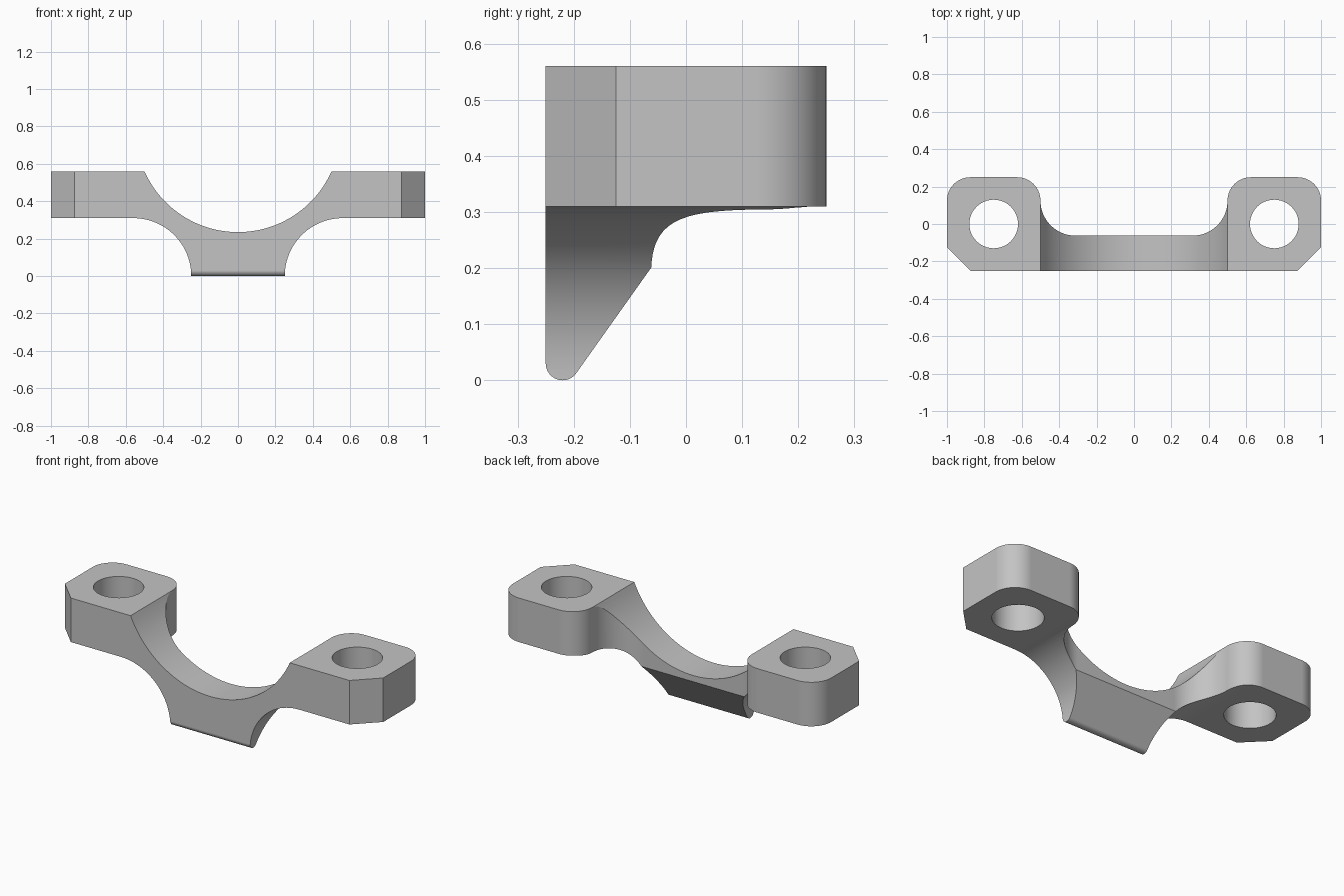
import bpy, bmesh
from math import sin, cos, radians, atan2, degrees, hypot

cube = bpy.data.objects.get("Cube")
if cube:
    bpy.data.objects.remove(cube, do_unlink=True)

grey = bpy.data.materials.new("plain grey")
grey.use_nodes = True
colour = (0.55, 0.55, 0.55, 1)
grey.diffuse_color = colour
grey.node_tree.nodes["Principled BSDF"].inputs["Base Color"].default_value = colour


def arc(cx, cy, r, start, end, steps=16):
    angles = [radians(start + (end - start) * i / steps) for i in range(steps + 1)]
    return [(cx + r * cos(a), cy + r * sin(a)) for a in angles]


def mirrored(half):
    return half + [(-x, y) for x, y in reversed(half)]


def prism(name, outline, place, low, high):
    """Extrude a closed outline between two depths; place maps (u, v, depth) to xyz."""
    points = []
    for p in outline:
        if all(hypot(p[0] - q[0], p[1] - q[1]) > 1e-5 for q in points):
            points.append(p)
    bm = bmesh.new()
    rings = [[bm.verts.new(place(u, v, d)) for u, v in points] for d in (low, high)]
    for ring in rings:
        bm.faces.new(ring)
    for i in range(len(points)):
        j = (i + 1) % len(points)
        bm.faces.new((rings[0][i], rings[0][j], rings[1][j], rings[1][i]))
    bmesh.ops.recalc_face_normals(bm, faces=bm.faces)
    mesh = bpy.data.meshes.new(name)
    bm.to_mesh(mesh)
    bm.free()
    mesh.materials.append(grey)
    obj = bpy.data.objects.new(name, mesh)
    bpy.context.collection.objects.link(obj)
    return obj


def combine(obj, tool, operation):
    tool.hide_render = True
    mod = obj.modifiers.new(operation, "BOOLEAN")
    mod.object, mod.operation, mod.solver = tool, operation, "EXACT"
    bpy.context.view_layer.objects.active = obj
    bpy.ops.object.modifier_apply(modifier=mod.name)
    bpy.data.objects.remove(tool, do_unlink=True)


# Front silhouette: saddle dip, flat ears, flared foot
dip_z, dip_r = 0.782, 0.547
lip = degrees(atan2(0.56 - dip_z, 0.5))
front = arc(0, dip_z, dip_r, -90, lip, 24)
front += [(1.2, 0.56), (1.2, 0.31)]
front += arc(0.56, 0, 0.31, 90, 180, 24) + [(0.25, -0.1)]
bracket = prism("bracket", mirrored(front), lambda u, v, d: (u, d, v), -0.4, 0.4)

# Plan outline: rounded ears with clipped front corners, filleted bridge
plan = arc(0.3125, 0.125, 0.1875, -90, 0)
plan += arc(0.625, 0.125, 0.125, 180, 90) + arc(0.875, 0.125, 0.125, 90, 0)
plan += [(1, -0.125), (0.825, -0.3)]
plan_tool = prism("plan_cutter", mirrored(plan), lambda u, v, d: (u, v, d), -0.2, 0.8)
combine(bracket, plan_tool, "INTERSECT")

# Side outline: rounded toe and sloping back under the bridge
side = arc(-0.22, 0.03, 0.03, 180, 325)
side += [(-0.05, 0.2177), (0.4, 0.2177), (0.4, 0.7), (-0.25, 0.7)]
side_tool = prism("side_cutter", side, lambda u, v, d: (d, u, v), -1.3, 1.3)
combine(bracket, side_tool, "INTERSECT")

# Bolt holes
for x in (-0.75, 0.75):
    hole = prism("hole_cutter", arc(x, 0, 0.13, 0, 360, 48),
                 lambda u, v, d: (u, v, d), 0, 0.8)
    combine(bracket, hole, "DIFFERENCE")

# Smooth curves, crisp edges
bpy.ops.object.select_all(action="DESELECT")
bracket.select_set(True)
bpy.context.view_layer.objects.active = bracket
bpy.ops.object.shade_smooth_by_angle(angle=radians(25))
weighted = bracket.modifiers.new("weighted normals", "WEIGHTED_NORMAL")
weighted.keep_sharp = True
